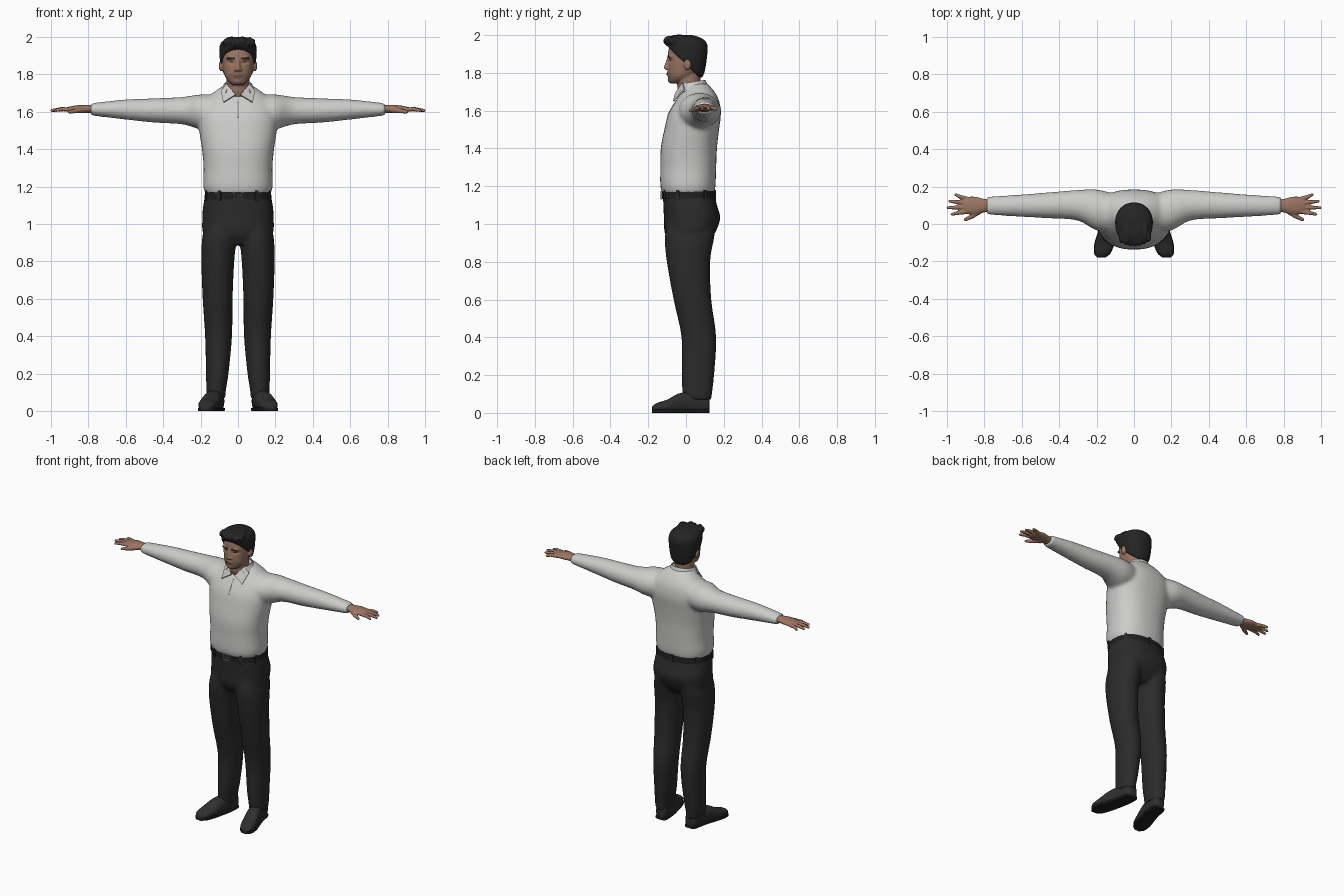
import bpy, bmesh, math
from mathutils import Vector, Matrix

cube = bpy.data.objects.get("Cube")
if cube:
    bpy.data.objects.remove(cube, do_unlink=True)


def material(name, r, g, b, rough=0.8):
    m = bpy.data.materials.new(name)
    m.use_nodes = True
    m.diffuse_color = (r, g, b, 1)
    node = next(n for n in m.node_tree.nodes if n.type == "BSDF_PRINCIPLED")
    node.inputs["Base Color"].default_value = (r, g, b, 1)
    node.inputs["Roughness"].default_value = rough
    return m


SHIRT = material("shirt white", .6, .6, .59)
SEAM = material("seam grey", .25, .25, .25)
SKIN = material("skin", .33, .18, .125)
STUBBLE = material("stubble skin", .24, .135, .1)
LIPS = material("lip brown", .2, .085, .065)
HAIR = material("hair black", .018, .018, .018)
CLOTH = material("trouser charcoal", .024, .024, .024)
LEATHER = material("leather black", .014, .014, .014)
SHOE = material("shoe black", .028, .028, .028)
METAL = material("buckle steel", .35, .35, .35)


def catmull(keys, steps=4):
    """Smoothly interpolate a short list of cross-section keys."""
    out = []
    for i in range(len(keys) - 1):
        p0, p1, p2 = keys[max(i - 1, 0)], keys[i], keys[i + 1]
        p3 = keys[min(i + 2, len(keys) - 1)]
        for k in range(steps):
            t = k / steps
            out.append([.5 * (2*b + (c - a)*t + (2*a - 5*b + 4*c - d)*t*t + (3*b - a - 3*c + d)*t**3)
                        for a, b, c, d in zip(p0, p1, p2, p3)])
    return out + [list(keys[-1])]


def loft(bm, axis, keys, side=1, power=.85, floor=-1, n=32):
    """Closed body from (position, centre a, centre b, radius a, radius b)."""
    rings = []
    for t, a, b, ra, rb in catmull(keys):
        ring = []
        for i in range(n):
            c, s = math.cos(math.tau * i / n), math.sin(math.tau * i / n)
            u = a + ra * math.copysign(abs(c) ** power, c)
            v = b + rb * math.copysign(abs(s) ** power, s)
            x, y, z = {"x": (t, u, v), "y": (u, t, v), "z": (u, v, t)}[axis]
            ring.append(bm.verts.new((side * x, y, max(z, floor))))
        rings.append(ring)
    for lo, hi in zip(rings, rings[1:]):
        for i in range(n):
            bm.faces.new((lo[i], lo[(i + 1) % n], hi[(i + 1) % n], hi[i]))
    bm.faces.new(rings[0])
    bm.faces.new(rings[-1])


def blob(bm, centre, radii):
    bmesh.ops.create_uvsphere(bm, u_segments=16, v_segments=10, radius=1,
                              matrix=Matrix.Translation(centre) @ Matrix.Diagonal((*radii, 1)))


def tube(bm, a, b, r1, r2):
    a, b = Vector(a), Vector(b)
    rot = (b - a).to_track_quat("Z", "Y").to_matrix().to_4x4()
    bmesh.ops.create_cone(bm, cap_ends=True, segments=12, radius1=r1, radius2=r2,
                          depth=(b - a).length, matrix=Matrix.Translation((a + b) / 2) @ rot)
    blob(bm, b, (r2, r2, r2))


def box(bm, centre, size, turn=0):
    bmesh.ops.create_cube(bm, size=1, matrix=Matrix.Translation(centre)
                          @ Matrix.Rotation(turn, 4, "Z") @ Matrix.Diagonal((*size, 1)))


def finish(bm, name, mat, voxel=0, smooth=0, thick=0):
    """Turn a bmesh into an object, fusing its pieces when a voxel size is given."""
    bmesh.ops.recalc_face_normals(bm, faces=bm.faces)
    mesh = bpy.data.meshes.new(name)
    bm.to_mesh(mesh)
    bm.free()
    ob = bpy.data.objects.new(name, mesh)
    bpy.context.collection.objects.link(ob)
    if voxel:
        mod = ob.modifiers.new("Fuse", "REMESH")
        mod.mode, mod.voxel_size = "VOXEL", voxel
    if smooth:
        mod = ob.modifiers.new("Soften", "SMOOTH")
        mod.factor, mod.iterations = .5, smooth
    if thick:
        mod = ob.modifiers.new("Thickness", "SOLIDIFY")
        mod.thickness, mod.offset = thick, 0
    bpy.context.view_layer.update()
    dg = bpy.context.evaluated_depsgraph_get()
    ob.data = bpy.data.meshes.new_from_object(ob.evaluated_get(dg))
    ob.modifiers.clear()
    ob.data.materials.clear()
    ob.data.materials.append(mat)
    ob.data.shade_smooth()
    ob.data.set_sharp_from_angle(angle=math.radians(50))
    bpy.context.view_layer.update()
    return ob


def patch(name, target, corners, mat, lift=.002, cols=8, rows=3):
    """Thin painted plate laid on the front of a body, given four (x, z) corners."""
    bm = bmesh.new()
    p = [Vector(c) for c in corners]
    grid = []
    for j in range(rows + 1):
        for i in range(cols + 1):
            q = p[0].lerp(p[1], i / cols).lerp(p[3].lerp(p[2], i / cols), j / rows)
            hit, loc, nor, _ = target.ray_cast((q.x, -1, q.y), (0, 1, 0))
            grid.append(bm.verts.new(loc + nor * lift if hit else (q.x, -.08, q.y)))
    w = cols + 1
    for j in range(rows):
        for i in range(cols):
            k = j * w + i
            bm.faces.new((grid[k], grid[k + 1], grid[k + w + 1], grid[k + w]))
    return finish(bm, name, mat, thick=.001)


# Shirt: torso and sleeves fused together
bm = bmesh.new()
loft(bm, "z", [(1.155, 0, .012, .17, .135), (1.2, 0, .01, .186, .146), (1.3, 0, .012, .184, .148),
               (1.4, 0, .015, .193, .149), (1.5, 0, .03, .208, .145), (1.58, 0, .045, .212, .14),
               (1.65, 0, .06, .19, .116), (1.7, 0, .065, .135, .086), (1.745, 0, .055, .07, .058)])
for s in (1, -1):
    loft(bm, "x", [(.1, .06, 1.6, .1, .09), (.2, .075, 1.6, .11, .093), (.3, .1, 1.606, .082, .073),
                   (.45, .1, 1.607, .07, .065), (.6, .098, 1.612, .06, .054),
                   (.76, .098, 1.613, .05, .036), (.79, .098, 1.613, .046, .032)], s, 1)
shirt = finish(bm, "shirt", SHIRT, .011, 7)
patch("shirt_placket", shirt, [(-.003, 1.57), (.002, 1.57), (.003, 1.66), (-.002, 1.66)], SEAM, cols=2, rows=8)

# Collar: band around the neck and two pointed flaps
bm = bmesh.new()
pairs = []
for i in range(25):
    a = math.radians(-45 + 270 * i / 24)
    c, sn = math.cos(a), math.sin(a)
    pairs.append([bm.verts.new((.07 * c, .03 + .07 * sn, 1.75 + .012 * sn)),
                  bm.verts.new((.092 * c, .03 + .088 * sn, 1.705 + .01 * sn))])
for (a, b), (c, d) in zip(pairs, pairs[1:]):
    bm.faces.new((a, b, d, c))
for s in (1, -1):
    bm.faces.new([bm.verts.new((s * x, y, z)) for x, y, z in
                  ((.012, -.056, 1.69), (.078, -.066, 1.65), (.09, -.008, 1.712), (.06, -.017, 1.748))])
finish(bm, "collar", SHIRT, thick=.007)

# Trousers: hips and legs fused together
bm = bmesh.new()
loft(bm, "z", [(.89, 0, .012, .13, .09), (.95, 0, .02, .186, .132), (1.03, 0, .032, .191, .149),
               (1.1, 0, .022, .186, .142), (1.17, 0, .012, .172, .135)])
for s in (1, -1):
    loft(bm, "z", [(.07, .117, .06, .05, .075), (.11, .117, .06, .052, .079), (.2, .111, .063, .06, .086),
                   (.4, .104, .068, .072, .092), (.6, .109, .034, .08, .1), (.8, .108, .013, .088, .115),
                   (.92, .1, .018, .092, .13), (1.0, .09, .03, .085, .13)], s, .95)
finish(bm, "trousers", CLOTH, .01, 4)

# Belt, belt loops and buckle
bm = bmesh.new()
loft(bm, "z", [(1.132, 0, .014, .18, .142), (1.175, 0, .012, .176, .14)])
finish(bm, "belt", LEATHER)
bm = bmesh.new()
for deg in (-60, -20, 35, 90, 145, 200, 240):
    a = math.radians(deg)
    c, sn = math.cos(a), math.sin(a)
    box(bm, (.18 * math.copysign(abs(c) ** .85, c), .013 + .142 * math.copysign(abs(sn) ** .85, sn), 1.152),
        (.008, .016, .055), a)
finish(bm, "belt_loops", CLOTH)
bm = bmesh.new()
for s in (1, -1):
    box(bm, (s * .021, -.132, 1.152), (.006, .008, .044))
    box(bm, (0, -.132, 1.152 + s * .019), (.042, .008, .006))
box(bm, (.004, -.133, 1.152), (.03, .006, .005))
finish(bm, "belt_buckle", METAL)

# Shoes with soles and heels, toes turned out
FOOT = [(.125, .112, .045, .02, .035), (.11, .112, .05, .038, .05), (.03, .122, .055, .045, .056),
        (-.04, .14, .05, .049, .052), (-.1, .157, .036, .051, .034),
        (-.155, .169, .028, .042, .024), (-.18, .174, .02, .018, .012)]
for s, word in ((1, "left"), (-1, "right")):
    bm = bmesh.new()
    loft(bm, "y", FOOT, s, .85, .012)
    finish(bm, word + "_shoe", SHOE)
    bm = bmesh.new()
    loft(bm, "y", [(y, x, .009, r + .003, .009) for y, x, _, r, _ in FOOT], s, .3)
    finish(bm, word + "_sole", LEATHER)

# Hands: palm, four fingers and a thumb
for s, word in ((1, "left"), (-1, "right")):
    bm = bmesh.new()
    loft(bm, "x", [(.765, .098, 1.613, .034, .024), (.8, .098, 1.615, .036, .022),
                   (.85, .098, 1.616, .048, .02), (.9, .1, 1.613, .045, .015),
                   (.915, .1, 1.612, .04, .011)], s, 1)
    for y0, y1, mid, tip in ((.066, .052, .94, .978), (.089, .087, .95, 1.0),
                             (.112, .122, .945, .99), (.134, .157, .93, .958)):
        ym = (y0 + y1) / 2
        tube(bm, (s * .89, y0, 1.612), (s * mid, ym, 1.614), .012, .011)
        tube(bm, (s * mid, ym, 1.614), (s * (tip - .005), y1, 1.607), .011, .008)
    tube(bm, (s * .82, .075, 1.612), (s * .865, .042, 1.605), .018, .013)
    tube(bm, (s * .865, .042, 1.605), (s * .902, .023, 1.6), .013, .009)
    finish(bm, word + "_hand", SKIN, .004, 3)

# Head with neck, nose, ears and brow
bm = bmesh.new()
loft(bm, "z", [(1.745, 0, -.06, .03, .026), (1.76, 0, -.045, .05, .048), (1.79, 0, -.02, .07, .076),
               (1.83, 0, -.005, .081, .09), (1.87, 0, 0, .086, .095), (1.91, 0, 0, .087, .095),
               (1.95, 0, .005, .078, .088), (1.98, 0, .005, .05, .06)], 1, .92)
loft(bm, "z", [(1.64, 0, .035, .05, .05), (1.7, 0, .018, .058, .06), (1.74, 0, .015, .06, .062),
               (1.82, 0, .01, .062, .068)], 1, 1)
tube(bm, (0, -.09, 1.882), (0, -.104, 1.829), .009, .013)
blob(bm, (0, -.09, 1.795), (.028, .013, .014))
blob(bm, (0, -.082, 1.762), (.026, .016, .013))
for s in (1, -1):
    blob(bm, (s * .014, -.098, 1.825), (.009, .01, .008))
    blob(bm, (s * .036, -.083, 1.886), (.027, .014, .009))
    blob(bm, (s * .09, .008, 1.845), (.013, .02, .03))
head = finish(bm, "head", SKIN, .005, 3)
for v in head.data.vertices:  # hollow the eye sockets
    if v.co.y < -.04:
        d = ((abs(v.co.x) - .035) / .02) ** 2 + ((v.co.z - 1.866) / .012) ** 2
        v.co.y += .008 * math.exp(-d)
head.data.materials.append(STUBBLE)
for f in head.data.polygons:
    x, y, z = f.center
    if y < -.035 and (x / .062) ** 2 + ((z - 1.772) / .042) ** 2 < 1:
        f.material_index = 1
head.data.update()
bpy.context.view_layer.update()

# Painted face details
patch("lips", head, [(-.024, 1.79), (.024, 1.79), (.017, 1.798), (-.017, 1.798)], LIPS)
for s, word in ((1, "left"), (-1, "right")):
    patch(word + "_eyebrow", head, [(s * .015, 1.882), (s * .058, 1.884), (s * .052, 1.891), (s * .015, 1.889)], HAIR)
    patch(word + "_eye", head, [(s * .023, 1.863), (s * .046, 1.864), (s * .041, 1.87), (s * .027, 1.87)], HAIR)

# Hair: cap trimmed along a sloping hairline, with swept locks in front
bm = bmesh.new()
loft(bm, "z", [(1.775, 0, .045, .05, .04), (1.8, 0, .035, .076, .062), (1.85, 0, .015, .093, .092),
               (1.9, 0, .008, .099, .105), (1.94, 0, .003, .1, .112), (1.97, 0, -.004, .09, .106),
               (1.99, 0, -.012, .062, .08), (2.0, 0, -.018, .035, .05)], 1, .92)
cut = bmesh.ops.bisect_plane(bm, geom=bm.verts[:] + bm.edges[:] + bm.faces[:], plane_co=(0, -.1, 1.942),
                             plane_no=(0, .97, 1), clear_inner=True)
bmesh.ops.holes_fill(bm, edges=[e for e in bm.edges if e.is_boundary])
for i in range(7):
    x = -.066 + .024 * i
    blob(bm, (x, -.088 + 4 * x * x, 1.97 + .007 * math.sin(i * 2.1)), (.015, .034, .022))
    blob(bm, (x * .8, -.035, 1.984 + .004 * math.sin(i * 2.1)), (.012, .05, .016))
finish(bm, "hair", HAIR, .006, 2)
